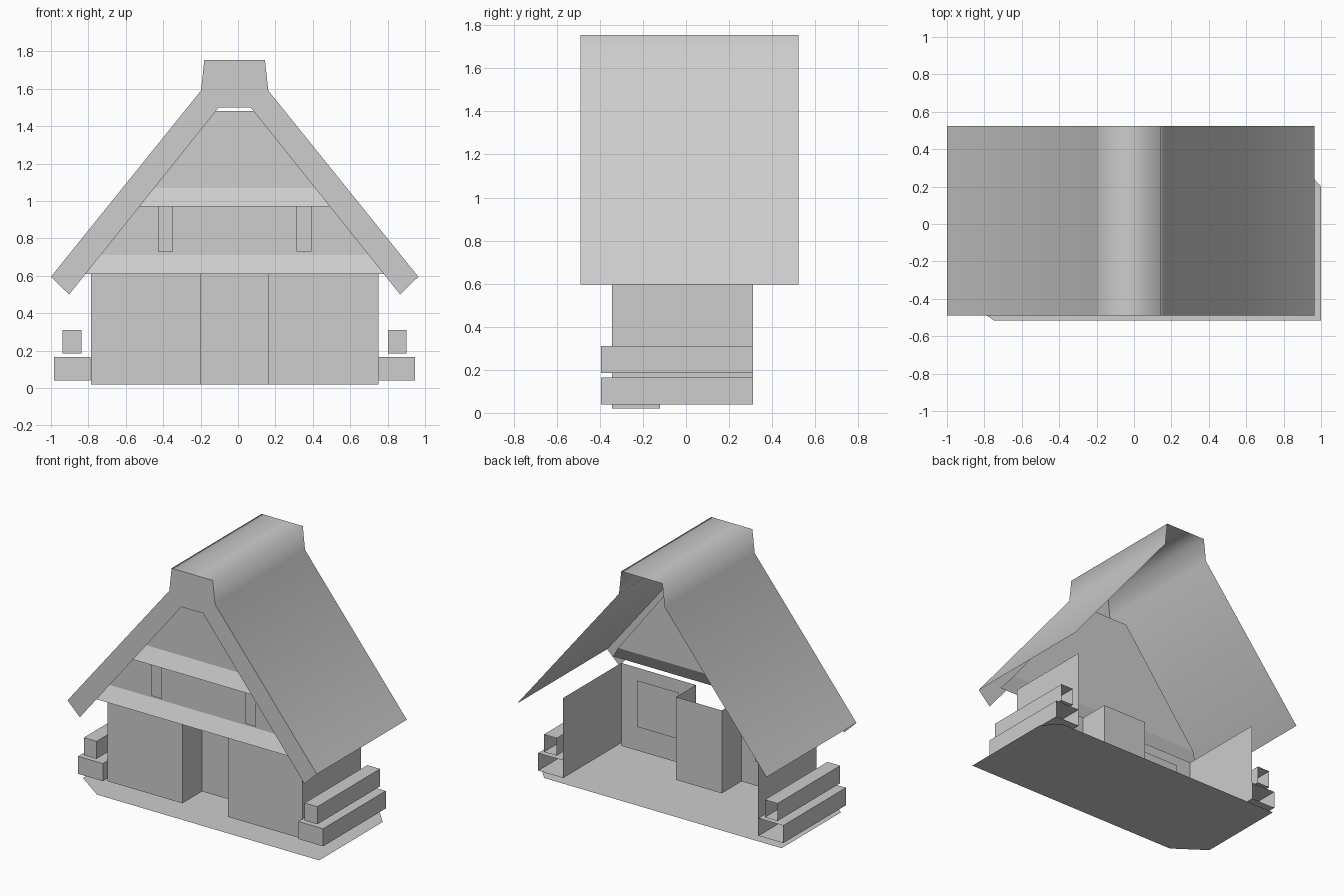
import bpy
import bmesh
from mathutils import Vector

cube = bpy.data.objects.get("Cube")
if cube:
    bpy.data.objects.remove(cube, do_unlink=True)

GREY = (0.61, 0.61, 0.61, 1.0)
plain = bpy.data.materials.new("plain_grey")
plain.use_nodes = True
plain.diffuse_color = GREY
plain.node_tree.nodes["Principled BSDF"].inputs["Base Color"].default_value = GREY

MID = -0.018           # symmetry line of the house
WALL_Y, BACK_Y = -0.343, 0.31
BASE, EAVE = 0.02, 0.61


def make(name, polygons, smooth=False):
    """Object from (points, facing) polygons, welded where they meet."""
    bm = bmesh.new()
    for points, facing in polygons:
        face = bm.faces.new([bm.verts.new(p) for p in points])
        face.normal_update()
        if face.normal.dot(Vector(facing)) < 0:
            face.normal_flip()
        face.smooth = smooth
    bmesh.ops.remove_doubles(bm, verts=bm.verts, dist=0.0005)
    mesh = bpy.data.meshes.new(name)
    bm.to_mesh(mesh)
    bm.free()
    mesh.materials.append(plain)
    obj = bpy.data.objects.new(name, mesh)
    bpy.context.collection.objects.link(obj)


def upright_panel(x0, x1, z0, z1, y, out=-1):
    return ([(x0, y, z0), (x1, y, z0), (x1, y, z1), (x0, y, z1)], (0, out, 0))


def side_panel(x, y0, y1, z0, z1, out):
    return ([(x, y0, z0), (x, y1, z0), (x, y1, z1), (x, y0, z1)], (out, 0, 0))


def level_panel(x0, x1, y0, y1, z, up):
    return ([(x0, y0, z), (x1, y0, z), (x1, y1, z), (x0, y1, z)], (0, 0, up))


def open_box(name, x0, x1, y0, y1, z0, z1):
    """Box without a back face."""
    make(name, [upright_panel(x0, x1, z0, z1, y0),
                side_panel(x0, y0, y1, z0, z1, -1),
                side_panel(x1, y0, y1, z0, z1, 1),
                level_panel(x0, x1, y0, y1, z0, -1),
                level_panel(x0, x1, y0, y1, z1, 1)])


# Ground slab with two clipped corners
ground = [(-0.75, -0.515), (1.0, -0.515), (1.0, 0.2), (0.9, 0.31),
          (-0.97, 0.31), (-0.97, -0.36)]
make("ground", [([(x, y, 0) for x, y in ground], (0, 0, 1))])


# Smooth roof shell with raised ridge cap
def mirrored(half):
    return [(MID - x, z) for x, z in half] + [(MID + x, z) for x, z in reversed(half)]


outer = mirrored([(0.982, 0.595), (0.18, 1.59), (0.162, 1.755)])
inner = mirrored([(0.885, 0.5), (0.085, 1.5)])
FRONT, REAR = -0.49, 0.523
make("roof", [([(a[0], FRONT, a[1]), (b[0], FRONT, b[1]),
                (b[0], REAR, b[1]), (a[0], REAR, a[1])],
               (a[1] - b[1], 0, b[0] - a[0]))
              for a, b in zip(outer, outer[1:])], smooth=True)

# Front bargeboard around the gable
boards = [[outer[0], outer[1], inner[1], inner[0]],
          outer[1:5] + [inner[2], inner[1]],
          [outer[4], outer[5], inner[3], inner[2]]]
make("bargeboard", [([(x, FRONT, z) for x, z in b], (0, -1, 0)) for b in boards])


# Gable wall and its two sloped ledges
def gable_row(y, z):
    w = 0.20 + (1.48 - z) * 0.77
    return [(MID - w, y, z), (MID + w, y, z)]


def gable_band(y0, z0, y1, z1):
    return (gable_row(y0, z0) + gable_row(y1, z1)[::-1], (0, -1, 0.3))


make("gable_wall", [gable_band(WALL_Y, 0.71, WALL_Y, 1.48)])
for name, z in (("lower_ledge", EAVE), ("upper_ledge", 0.97)):
    make(name, [gable_band(-0.395, z, WALL_Y, z + 0.1)])

# Paired parts on both sides of the house
for side, s in (("left", 1), ("right", -1)):
    def span(a, b):
        return sorted((MID + s * a, MID + s * b))

    # Ground floor: front wall, outer wall and side of the door recess
    x0, x1 = span(0.18, 0.768)
    make(side + "_walls", [
        upright_panel(x0, x1, BASE, EAVE, WALL_Y),
        side_panel(MID + s * 0.768, WALL_Y, BACK_Y, 0.04, EAVE, s),
        side_panel(MID + s * 0.18, WALL_Y, -0.12, BASE, EAVE, -s)])

    # Window panel on the inner face of the front wall
    x0, x1 = span(0.30, 0.63)
    make(side + "_window", [upright_panel(x0, x1, 0.20, 0.53, WALL_Y + 0.02, 1)])

    # Flat post between the ledges
    x0, x1 = span(0.33, 0.41)
    make(side + "_post", [upright_panel(x0, x1, 0.73, 0.97, -0.36)])

    # Stacked logs beside the house
    x0, x1 = span(0.77, 0.965)
    open_box(side + "_lower_log", x0, x1, -0.395, BACK_Y, 0.04, 0.165)
    x0, x1 = span(0.82, 0.92)
    open_box(side + "_upper_log", x0, x1, -0.395, BACK_Y, 0.185, 0.31)

# Door at the back of the recess
make("door", [upright_panel(MID - 0.18, MID + 0.18, BASE, EAVE, -0.12)])
